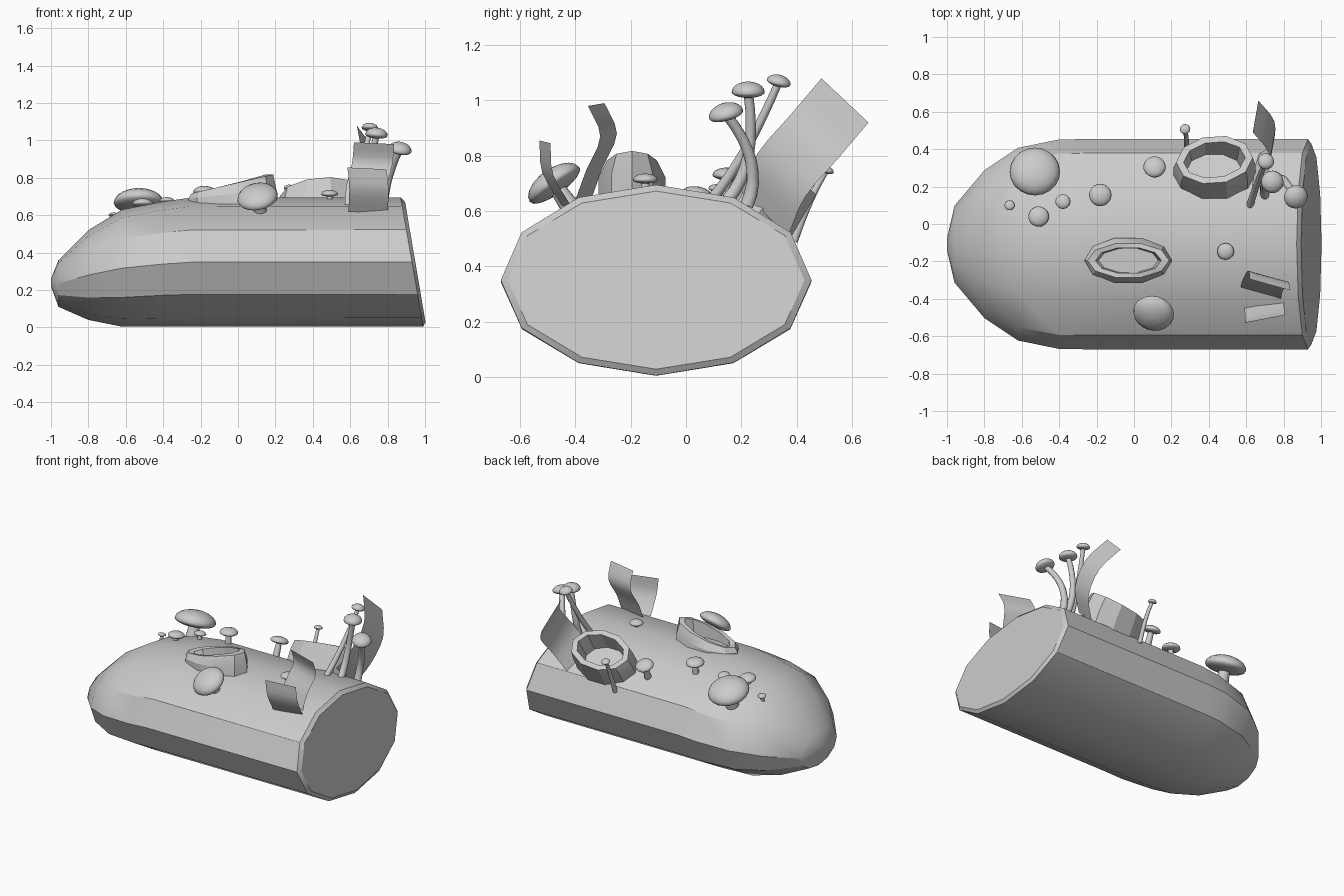
import bpy, math
from mathutils import Vector

if "Cube" in bpy.data.objects:
    bpy.data.objects.remove(bpy.data.objects["Cube"])

def loft(name, rings, angle=35, closed=True):
    """Skin a row of rings into a mesh; closed rings also get end caps."""
    n = len(rings[0])
    verts = [tuple(p) for r in rings for p in r]
    faces = [(i*n + j, i*n + (j+1) % n, (i+1)*n + (j+1) % n, (i+1)*n + j)
             for i in range(len(rings) - 1) for j in range(n if closed else n - 1)]
    if closed:
        faces += [tuple(range(n))[::-1], tuple(range(len(verts) - n, len(verts)))]
    me = bpy.data.meshes.new(name)
    me.from_pydata(verts, [], faces)
    me.shade_smooth()
    me.set_sharp_from_angle(angle=math.radians(angle))
    ob = bpy.data.objects.new(name, me)
    bpy.context.collection.objects.link(ob)
    return ob

def circle(n):
    return [(math.cos(2*math.pi*i/n), math.sin(2*math.pi*i/n)) for i in range(n)]

# Log: rounded nose, twelve-sided trunk, slanted cut end with a small bevel
def log_ring(x, zc, ry, rz, slant=0.0):
    return [(x - slant*s*rz, -0.108 + c*ry, zc + s*rz) for c, s in circle(12)]

nose = [(-1.0, 0.24, 0.03, 0.02), (-0.96, 0.235, 0.205, 0.125), (-0.8, 0.28, 0.395, 0.24),
        (-0.62, 0.317, 0.515, 0.313), (-0.4, 0.339, 0.56, 0.334), (-0.25, 0.349, 0.562, 0.345)]
cut = [(0.93, 0.35, 0.562, 0.345, 0.175), (0.948, 0.35, 0.537, 0.322, 0.17)]
loft("log", [log_ring(*r) for r in nose + cut], 30)

# Hollow branch stubs: wall, outer rim, inner rim and floor, rim rising along x
def stub(name, centre, normal, rx, ry, top, rise, taper):
    w = Vector(normal).normalized()
    v = w.cross(Vector((1, 0, 0))).normalized()
    u = v.cross(w)
    levels = [(1, 1, -0.08, 0), (1, 1, top*0.5, rise*0.5), (0.93, taper, top, rise),
              (0.75, taper*0.75, top, rise), (0.68, taper*0.7, 0.03, 0)]
    loft(name, [[Vector(centre) + u*a*rx*kx + v*b*ry*ky + w*(h + s*a) for a, b in circle(10)]
                for kx, ky, h, s in levels], 25)

stub("front_stub", (-0.03, -0.195, 0.66), (0, 0, 1), 0.235, 0.127, 0.107, 0.05, 0.75)
stub("back_stub", (0.43, 0.27, 0.6), (0, 0.5, 0.85), 0.22, 0.15, 0.145, 0.025, 1)

# Peeling bark: one curled edge, swept across by a fixed vector
def bark(name, across, edge):
    p = [Vector(e) for e in edge]
    p = [2*p[0] - p[1]] + p + [2*p[-1] - p[-2]]
    rows = []
    for a, b, c, d in zip(p, p[1:], p[2:], p[3:]):
        for t in (0, 0.33, 0.67):
            rows.append(0.5*(2*b + (c-a)*t + (2*a-5*b+4*c-d)*t*t + (3*b-a-3*c+d)*t**3))
    rows.append(p[-2])
    loft(name, [(r, r + Vector(across)) for r in rows], 40, closed=False)

bark("bark_front", (0.21, 0.04, -0.01), [(0.59, -0.45, 0.62), (0.595, -0.52, 0.74), (0.585, -0.53, 0.855)])
bark("bark_middle", (0.215, -0.06, -0.01),
     [(0.57, -0.34, 0.65), (0.58, -0.3, 0.76), (0.61, -0.25, 0.88), (0.62, -0.295, 0.99)])
bark("bark_back", (0.03, 0.17, -0.16),
     [(0.63, 0.2, 0.67), (0.71, 0.26, 0.81), (0.72, 0.38, 0.95), (0.635, 0.49, 1.08)])

# Mushrooms: bent stem plus a revolved dome cap
def mushroom(name, base, mid, cap, r, axis, squash):
    b, m, c = Vector(base), Vector(mid), Vector(cap)
    ctrl = 2*m - (b + c)/2
    rings = []
    for i in range(9):
        t = i/8
        p = b*(1-t)**2 + ctrl*2*t*(1-t) + c*t*t
        q = ((ctrl-b)*(1-t) + (c-ctrl)*t).to_track_quat('Z', 'Y')
        k = (0.006 + 0.22*r)*(1.25 - 0.35*t)
        rings.append([p + q @ Vector((x*k, y*k, 0)) for x, y in circle(10)])
    loft(name + "_stem", rings, 50)
    q = axis.to_track_quat('Z', 'Y')
    dome = []
    for i in range(11):
        a = math.pi*(i/10 - 0.5)*0.98
        h = math.sin(a)*(0.75 if a > 0 else 0.4)
        dome.append([c + q @ Vector((x*r*math.cos(a), y*r*math.cos(a), h*r*squash))
                     for x, y in circle(20)])
    loft(name + "_cap", dome, 60)

# Short ones grow straight along their tilt: x, y, z, radius, tilt x, tilt y
short = [(-0.53, 0.28, 0.665, 0.135, 0, 0.35), (0.105, -0.475, 0.695, 0.11, -0.2, -0.7),
         (-0.51, 0.04, 0.66, 0.055, 0, 0.15), (-0.38, 0.12, 0.675, 0.04, 0, 0.2),
         (-0.18, 0.155, 0.725, 0.06, 0, 0.1), (0.11, 0.305, 0.685, 0.06, 0, 0.4),
         (0.49, -0.147, 0.712, 0.045, 0, 0), (-0.665, 0.1, 0.6, 0.027, 0, 0.2)]
for i, (x, y, z, r, tx, ty) in enumerate(short):
    axis, c = Vector((tx, ty, 1)).normalized(), Vector((x, y, z))
    mushroom("short_mushroom_%d" % (i+1), c - axis*0.12, c - axis*0.06, c, r, axis, 0.7)

# Tall ones: base, bend, cap, radius
tall = [((0.62, 0.1, 0.65), (0.66, 0.22, 0.83), (0.705, 0.335, 1.065), 0.044),
        ((0.7, 0.15, 0.64), (0.7, 0.225, 0.8), (0.74, 0.225, 1.03), 0.06),
        ((0.78, 0.22, 0.62), (0.8, 0.235, 0.78), (0.865, 0.145, 0.95), 0.064),
        ((0.28, 0.39, 0.49), (0.28, 0.45, 0.64), (0.273, 0.507, 0.745), 0.028)]
for i, (b, m, c, r) in enumerate(tall):
    lean = Vector(c) - Vector(m)
    mushroom("tall_mushroom_%d" % (i+1), b, m, c, r, Vector((lean.x, lean.y, lean.z*2)), 0.85)
